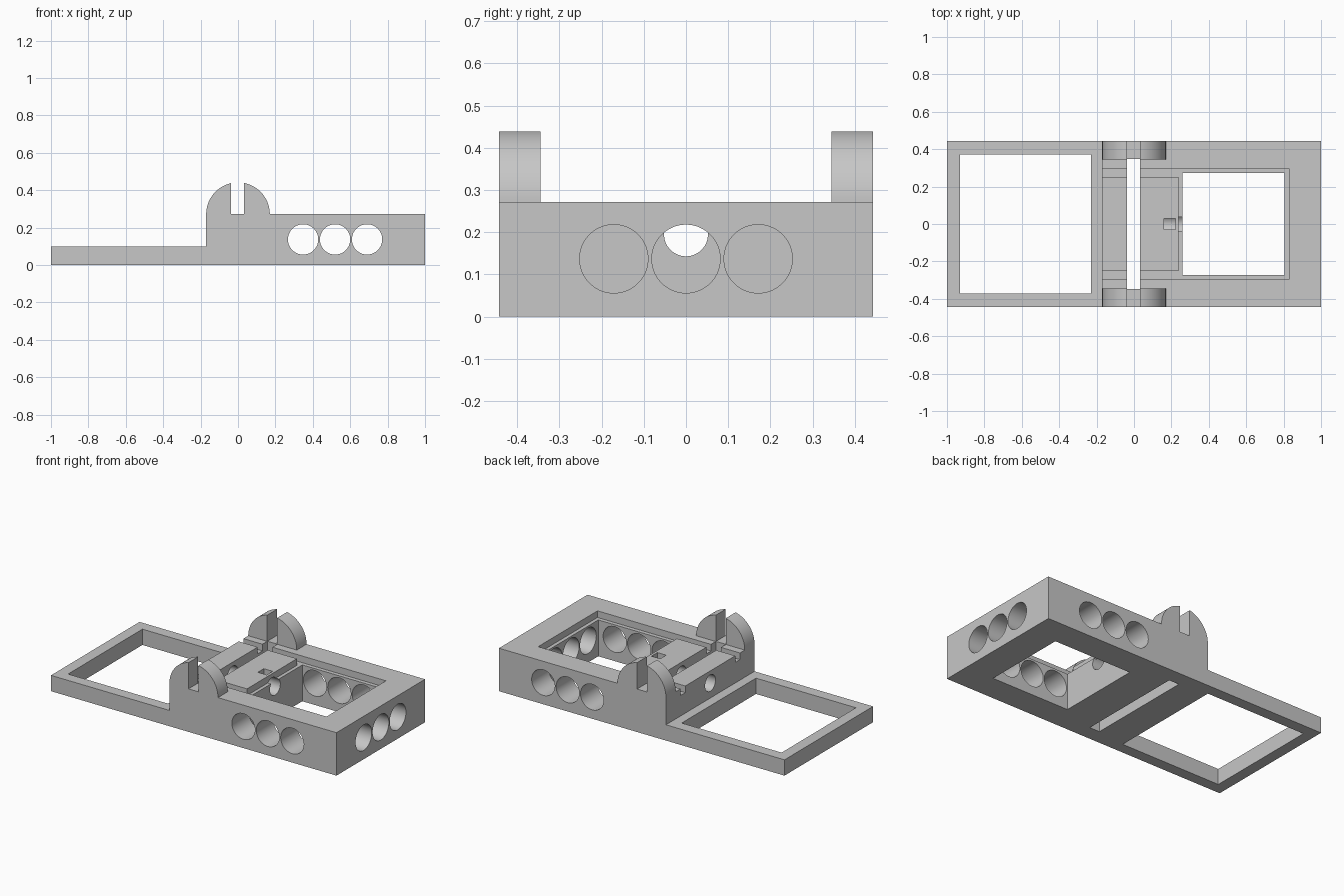
import bpy, bmesh, math

if "Cube" in bpy.data.objects:
    bpy.data.objects.remove(bpy.data.objects["Cube"])

H = 0.272   # deck height
W = 0.443   # half width
grey = bpy.data.materials.new("light_grey")
grey.diffuse_color = (0.57, 0.57, 0.57, 1)
grey.use_nodes = True
grey.node_tree.nodes["Principled BSDF"].inputs["Base Color"].default_value = grey.diffuse_color


def prism(name, pts, lo, hi, axis):
    """Extrude a 2D outline along an axis: x uses (y,z), y uses (x,z), z uses (x,y)."""
    def place(a, b, h):
        return {"x": (h, a, b), "y": (a, h, b), "z": (a, b, h)}[axis]
    bm = bmesh.new()
    face = bm.faces.new([bm.verts.new(place(a, b, lo)) for a, b in pts])
    ext = bmesh.ops.extrude_face_region(bm, geom=[face])
    moved = [v for v in ext["geom"] if isinstance(v, bmesh.types.BMVert)]
    bmesh.ops.translate(bm, verts=moved, vec=place(0, 0, hi - lo))
    bmesh.ops.recalc_face_normals(bm, faces=bm.faces)
    mesh = bpy.data.meshes.new(name)
    bm.to_mesh(mesh)
    bm.free()
    mesh.materials.append(grey)
    ob = bpy.data.objects.new(name, mesh)
    bpy.context.collection.objects.link(ob)
    return ob


def rect(x0, x1, y0, y1):
    return [(x0, y0), (x1, y0), (x1, y1), (x0, y1)]


def circle(a, b, r, n=64):
    return [(a + r * math.cos(2 * math.pi * (i + 0.5) / n),
             b + r * math.sin(2 * math.pi * (i + 0.5) / n)) for i in range(n)]


def smooth(ob):
    bpy.ops.object.select_all(action="DESELECT")
    ob.select_set(True)
    bpy.context.view_layer.objects.active = ob
    bpy.ops.object.shade_smooth_by_angle(angle=math.radians(30))


# Stepped body: thin frame on the left, tall box on the right
body = prism("stepped_body", [(-1, 0), (1, 0), (1, H), (-0.17, H), (-0.17, 0.1), (-1, 0.1)],
             -W, W, "y")

# Windows, cross slot, lid groove, pocket
cutters = [
    prism("cut_left_window", rect(-0.93, -0.23, -0.372, 0.372), -0.1, 0.5, "z"),
    prism("cut_right_window", rect(0.26, 0.805, -0.272, 0.272), -0.1, 0.5, "z"),
    prism("cut_slot", rect(-0.037, 0.033, -0.347, 0.347), -0.1, 0.5, "z"),
    prism("cut_groove", [(-0.3, -0.297), (0.828, -0.297), (0.828, 0.297), (-0.3, 0.297),
                         (-0.3, 0.25), (0.238, 0.25), (0.238, -0.25), (-0.3, -0.25)],
          0.23, 0.4, "z"),
    prism("cut_axle_hole", circle(0, 0.195, 0.052), -0.3, 0.5, "x"),
    prism("cut_pocket", rect(0.16, 0.222, -0.03, 0.03), 0.195, 0.4, "z"),
]
# Rows of three round holes through the side and end walls
for i in range(3):
    cutters.append(prism("cut_side_hole", circle(0.348 + 0.171 * i, 0.137, 0.081), -0.6, 0.6, "y"))
    cutters.append(prism("cut_end_hole", circle(0.171 * (i - 1), 0.137, 0.081), 0.6, 1.1, "x"))

for c in cutters:
    mod = body.modifiers.new(c.name, "BOOLEAN")
    mod.operation, mod.solver, mod.object = "DIFFERENCE", "EXACT", c
bpy.context.view_layer.update()
result = bpy.data.meshes.new_from_object(body.evaluated_get(bpy.context.evaluated_depsgraph_get()))
body.modifiers.clear()
body.data = result
for c in cutters:
    bpy.data.objects.remove(c)
smooth(body)

# Rounded bearing ears, each split by a slot into two quarter discs
R = 0.17
for side, y0, y1 in (("front", -W, -0.345), ("back", 0.345, W)):
    for half, s, gap in (("left", -1, 0.037), ("right", 1, 0.033)):
        end = math.acos(gap / R)
        arc = [(s * R * math.cos(end * i / 24), H + R * math.sin(end * i / 24)) for i in range(25)]
        smooth(prism(f"{side}_ear_{half}", [(s * gap, H)] + arc, y0, y1, "y"))
